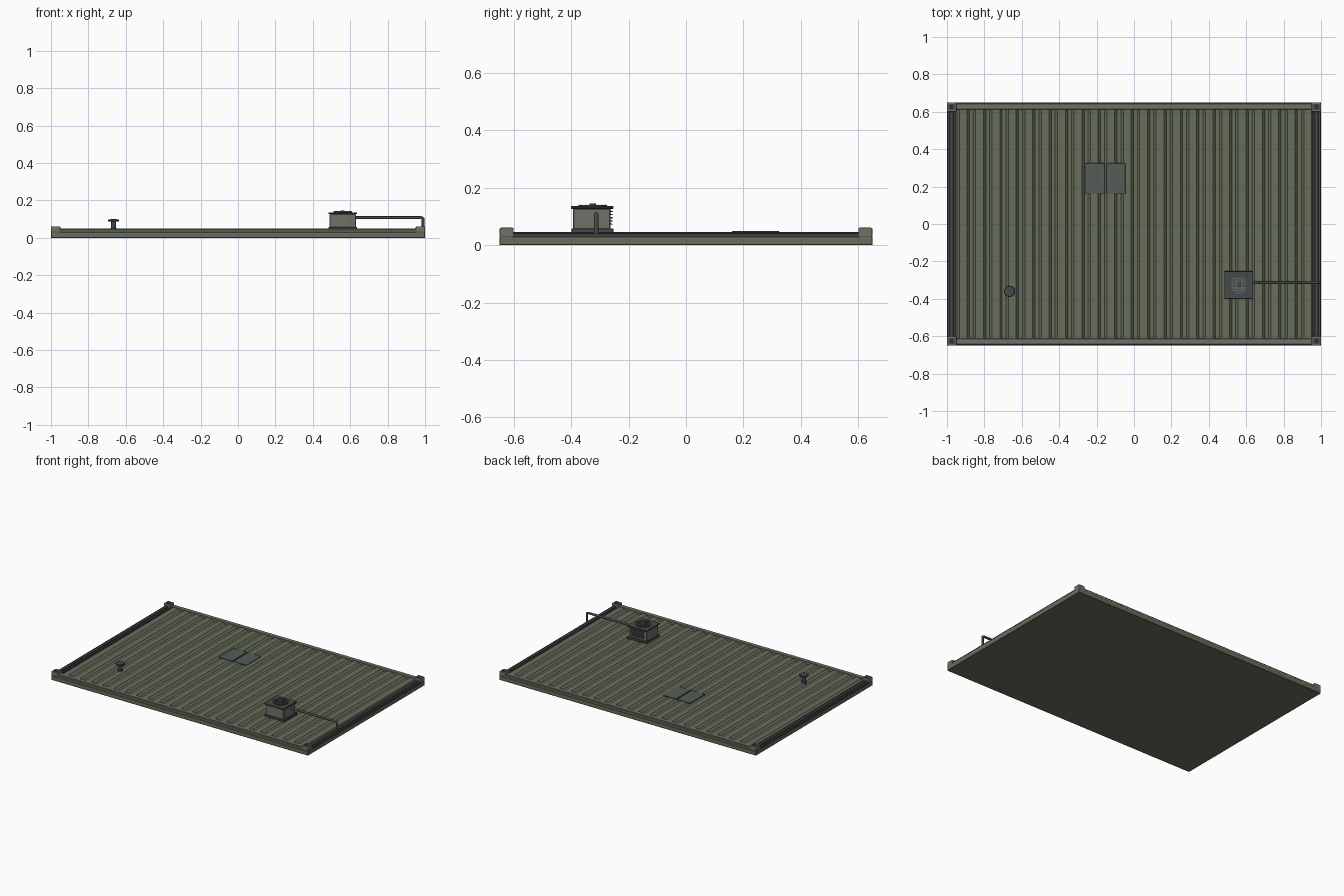
import bpy, bmesh, math
from mathutils import Vector

if "Cube" in bpy.data.objects:
    bpy.data.objects.remove(bpy.data.objects["Cube"])


def material(name, rgb):
    m = bpy.data.materials.new(name)
    m.diffuse_color = (*rgb, 1)
    m.use_nodes = True
    m.node_tree.nodes["Principled BSDF"].inputs["Base Color"].default_value = m.diffuse_color
    return m


OLIVE = material("olive_paint", (0.14, 0.155, 0.105))
GREY = material("grey_paint", (0.16, 0.17, 0.14))
DARK = material("dark_metal", (0.06, 0.068, 0.07))
PLATE = material("plate_green", (0.09, 0.11, 0.095))
BLACK = material("recess", (0.025, 0.027, 0.027))


def finish(name, bm, mat, bevel=0.0):
    bmesh.ops.recalc_face_normals(bm, faces=bm.faces)
    me = bpy.data.meshes.new(name)
    bm.to_mesh(me)
    bm.free()
    ob = bpy.data.objects.new(name, me)
    bpy.context.collection.objects.link(ob)
    me.materials.append(mat)
    if bevel:
        b = ob.modifiers.new("bevel", 'BEVEL')
        b.width, b.segments = bevel, 1
    return ob


def add_box(bm, x0, x1, y0, y1, z0, z1):
    r = bmesh.ops.create_cube(bm, size=1)
    for v in r["verts"]:
        v.co = Vector(((x0 + x1) / 2 + v.co.x * (x1 - x0),
                       (y0 + y1) / 2 + v.co.y * (y1 - y0),
                       (z0 + z1) / 2 + v.co.z * (z1 - z0)))


def boxes(name, mat, dims, bevel=0.0):
    bm = bmesh.new()
    for d in dims:
        add_box(bm, *d)
    return finish(name, bm, mat, bevel)


def lathe(name, mat, x, y, profile, n=24):
    # Turned part from (radius, height) points
    bm = bmesh.new()
    vs = [bm.verts.new((x + r, y, z)) for r, z in profile]
    es = [bm.edges.new(p) for p in zip(vs, vs[1:])]
    bmesh.ops.spin(bm, geom=vs + es, cent=(x, y, 0), axis=(0, 0, 1),
                   angle=math.tau, steps=n)
    bmesh.ops.remove_doubles(bm, verts=bm.verts, dist=1e-5)
    ob = finish(name, bm, mat)
    bpy.ops.object.select_all(action='DESELECT')
    ob.select_set(True)
    bpy.context.view_layer.objects.active = ob
    bpy.ops.object.shade_smooth_by_angle(angle=math.radians(30))
    return ob


# Base slab
boxes("base_slab", OLIVE, [(-1, 1, -0.65, 0.65, 0, 0.03)], 0.002)

# Corrugated sheet, trapezoid ribs running front to back
bm = bmesh.new()
count, half = 22, 0.965
pitch = 2 * half / count
prof = [(-half, 0.02)]
for i in range(count):
    x = -half + i * pitch
    prof += [(x + f * pitch, z) for f, z in
             ((0.02, 0.030), (0.2, 0.030), (0.35, 0.045), (0.82, 0.045), (0.97, 0.030))]
prof.append((half, 0.02))
face = bm.faces.new([bm.verts.new((x, -0.62, z)) for x, z in prof])
r = bmesh.ops.extrude_face_region(bm, geom=[face])
bmesh.ops.translate(bm, vec=(0, 1.24, 0),
                    verts=[v for v in r["geom"] if isinstance(v, bmesh.types.BMVert)])
finish("corrugated_sheet", bm, OLIVE)

# Stepped rails around the edge
for s, side in ((-1, "front"), (1, "back")):
    def yb(a, b): return (a, b) if s > 0 else (-b, -a)
    boxes(side + "_rail", GREY, [(-0.96, 0.96, *yb(0.613, 0.643), 0.02, 0.049),
                                 (-0.96, 0.96, *yb(0.635, 0.648), 0.02, 0.044)], 0.002)
for s, side in ((-1, "left"), (1, "right")):
    def xb(a, b): return (a, b) if s > 0 else (-b, -a)
    boxes(side + "_rail", DARK, [(*xb(0.955, 0.998), -0.61, 0.61, 0.02, 0.041),
                                 (*xb(0.966, 0.986), -0.61, 0.61, 0.03, 0.047)], 0.002)

# Corner castings with a recessed socket on top
for sx in (-1, 1):
    for sy in (-1, 1):
        cx, cy = sx * 0.975, sy * 0.625
        tag = ("left" if sx < 0 else "right") + "_" + ("front" if sy < 0 else "back")
        bm = bmesh.new()
        add_box(bm, cx - 0.025, cx + 0.025, cy - 0.025, cy + 0.025, 0.028, 0.061)
        bmesh.ops.bevel(bm, geom=list(bm.edges), offset=0.005, segments=2,
                        affect='EDGES', profile=0.5)
        top = max(bm.faces, key=lambda f: (round(f.calc_center_median().z, 4), f.calc_area()))
        bmesh.ops.inset_region(bm, faces=[top], thickness=0.009)
        bmesh.ops.translate(bm, verts=list(bmesh.ops.extrude_discrete_faces(
            bm, faces=[top])["faces"][0].verts), vec=(0, 0, -0.012))
        finish("corner_casting_" + tag, bm, GREY)
        boxes("socket_floor_" + tag, BLACK,
              [(cx - 0.011, cx + 0.011, cy - 0.011, cy + 0.011, 0.046, 0.0495)])

# Pair of hatch plates
boxes("hatch_plates", PLATE, [(-0.26, -0.157, 0.16, 0.325, 0.042, 0.049),
                              (-0.149, -0.046, 0.16, 0.325, 0.042, 0.049)], 0.001)

# Mushroom vent
lathe("mushroom_vent", DARK, -0.665, -0.36,
      [(0, 0.035), (0.018, 0.035), (0.018, 0.05), (0.013, 0.053), (0.013, 0.088),
       (0.029, 0.088), (0.03, 0.09), (0.03, 0.096), (0.027, 0.099), (0, 0.1)])

# Fan housing: flange, body, lid
fx, fy = 0.56, -0.325
boxes("fan_flange", DARK, [(fx - .077, fx + .077, fy - .073, fy + .073, 0.042, 0.058)], .002)
boxes("fan_body", GREY, [(fx - .07, fx + .07, fy - .068, fy + .062, 0.055, 0.128)], .003)
boxes("fan_lid", DARK, [(fx - .077, fx + .077, fy - .075, fy + .072, 0.127, 0.136)], .002)

# Louvre slats on the back of the housing
bm = bmesh.new()
for i in range(5):
    z = 0.072 + i * 0.011
    vs = [bm.verts.new((fx - 0.05, fy + 0.061 + a, z + b))
          for a, b in ((0, 0), (0.009, 0), (0.009, 0.002), (0, 0.006))]
    r = bmesh.ops.extrude_face_region(bm, geom=[bm.faces.new(vs)])
    bmesh.ops.translate(bm, vec=(0.1, 0, 0),
                        verts=[v for v in r["geom"] if isinstance(v, bmesh.types.BMVert)])
finish("louvre_slats", bm, DARK)

# Round fan guard: rim, wire mesh, hub
R = 0.05
lathe("guard_rim", DARK, fx, fy, [(R - .006, .135), (R, .135), (R, .141),
                                  (R - .006, .141), (R - .006, .135)], 32)
wires = []
for i in range(-7, 8):
    o = i * 0.0064
    h = math.sqrt(R * R - o * o) - 0.002
    wires.append((fx + o - .0007, fx + o + .0007, fy - h, fy + h, .1395, .141))
    wires.append((fx - h, fx + h, fy + o - .0007, fy + o + .0007, .141, .1425))
boxes("guard_mesh", GREY, wires)
lathe("guard_hub", DARK, fx, fy, [(0, .135), (.012, .135), (.012, .144), (.009, .146), (0, .146)], 16)

# Drain pipe running to the right edge and down
cu = bpy.data.curves.new("drain_pipe", 'CURVE')
cu.dimensions = '3D'
cu.bevel_depth, cu.bevel_resolution, cu.use_fill_caps = 0.008, 2, True
path = [(0.625, 0.108), (0.978, 0.108), (0.986, 0.106), (0.990, 0.100), (0.990, 0.035)]
sp = cu.splines.new('POLY')
sp.points.add(len(path) - 1)
for p, (x, z) in zip(sp.points, path):
    p.co = (x, -0.313, z, 1)
pipe = bpy.data.objects.new("drain_pipe", cu)
bpy.context.collection.objects.link(pipe)
cu.materials.append(DARK)
